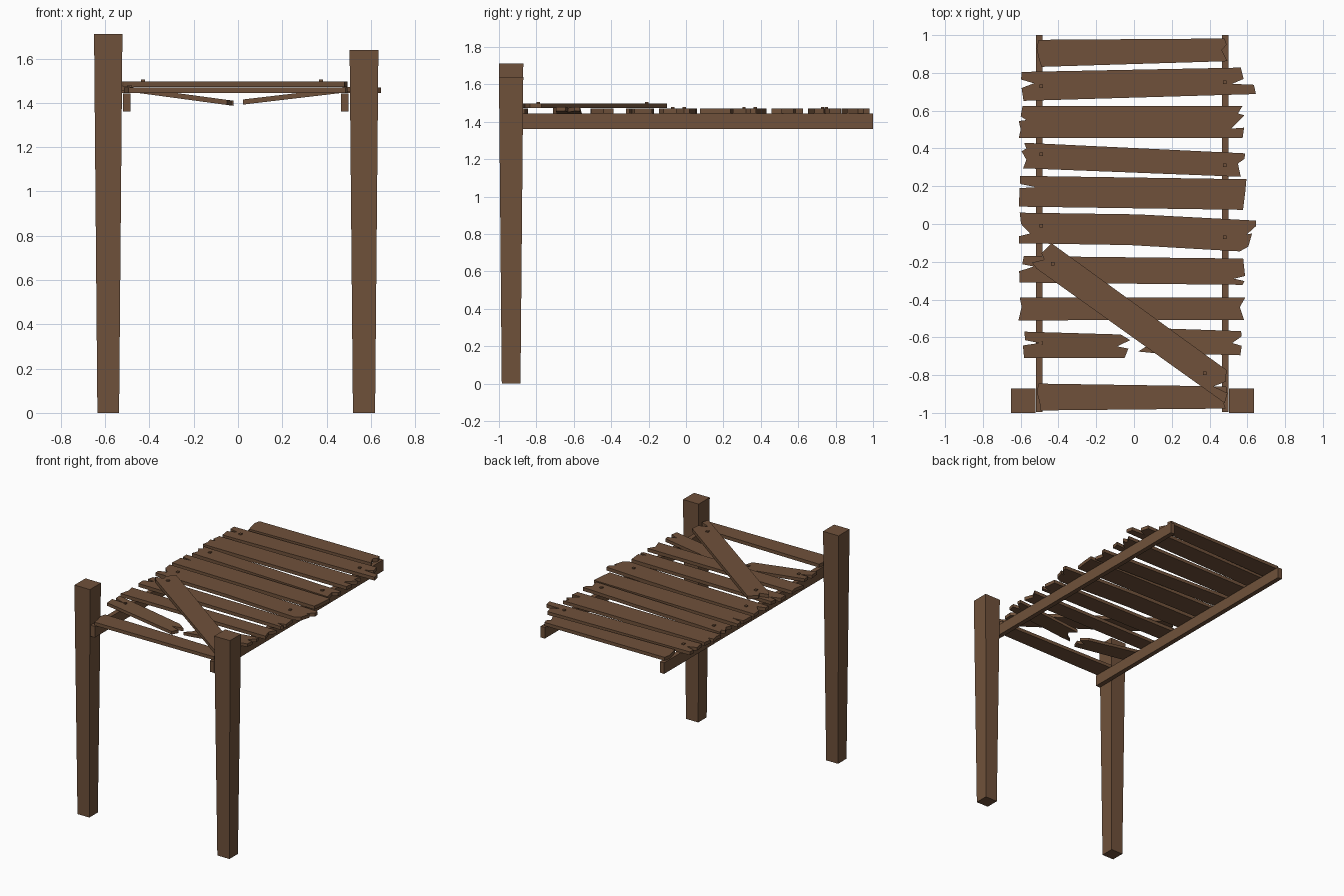
import bpy, bmesh

wood = bpy.data.materials.new("weathered_brown_wood")
wood.diffuse_color = (0.16, 0.083, 0.043, 1)


def finish(bm, name):
    bmesh.ops.recalc_face_normals(bm, faces=bm.faces[:])
    me = bpy.data.meshes.new(name)
    bm.to_mesh(me)
    bm.free()
    me.materials.append(wood)
    ob = bpy.data.objects.new(name, me)
    bpy.context.collection.objects.link(ob)
    return ob


def box(name, lo, hi, taper=0.0):
    """Axis-aligned box; taper pulls the bottom corners inward."""
    bm = bmesh.new()
    bmesh.ops.create_cube(bm, size=1)
    for v in bm.verts:
        low = v.co.z < 0
        for i in range(3):
            s = 1 if v.co[i] > 0 else -1
            v.co[i] = (hi[i] if s > 0 else lo[i]) - (s * taper if low and i < 2 else 0)
    return finish(bm, name)


def plank(name, left, right, z=1.445, slope=0.0, x0=0.0, bow=0.0, thick=0.025):
    """Splintered board: left end listed back to front, right end front to back."""
    def mid(a, b):
        return [((a[0] + b[0]) / 2, (a[1] + b[1]) / 2 + bow)] if bow else []
    pts = left + mid(left[-1], right[0]) + right + mid(right[-1], left[0])
    bm = bmesh.new()
    face = bm.faces.new([bm.verts.new((x, y, z + slope * (x - x0))) for x, y in pts])
    ext = bmesh.ops.extrude_face_region(bm, geom=[face])
    for v in ext["geom"]:
        if isinstance(v, bmesh.types.BMVert):
            v.co.z += thick
    return finish(bm, name)


def nail(x, y, z):
    box("nail", (x - 0.009, y - 0.009, z - 0.01), (x + 0.009, y + 0.009, z + 0.008))


# Posts, narrower at the foot
box("left_post", (-0.65, -1.0, 0), (-0.522, -0.87, 1.71), 0.015)
box("right_post", (0.504, -1.0, 0), (0.634, -0.87, 1.638), 0.015)

# Long side rails
box("left_rail", (-0.52, -0.995, 1.36), (-0.485, 1.0, 1.443))
box("right_rail", (0.465, -0.995, 1.36), (0.5, 1.0, 1.443))

# Deck planks, back to front
plank("back_plank",
      [(-0.505, 0.975), (-0.515, 0.93), (-0.505, 0.88), (-0.49, 0.832)],
      [(0.495, 0.862), (0.465, 0.92), (0.49, 0.95), (0.48, 0.982)])
plank("plank_2",
      [(-0.595, 0.805), (-0.598, 0.765), (-0.53, 0.745), (-0.595, 0.72), (-0.585, 0.652)],
      [(0.645, 0.688), (0.635, 0.737), (0.52, 0.742), (0.58, 0.768), (0.565, 0.828)])
plank("plank_3",
      [(-0.59, 0.625), (-0.60, 0.57), (-0.57, 0.55), (-0.61, 0.545), (-0.60, 0.50), (-0.61, 0.456)],
      [(0.575, 0.456), (0.583, 0.51), (0.515, 0.505), (0.585, 0.575), (0.55, 0.585), (0.575, 0.626)])
plank("plank_4",
      [(-0.582, 0.43), (-0.57, 0.40), (-0.595, 0.385), (-0.57, 0.34), (-0.587, 0.295)],
      [(0.565, 0.25), (0.55, 0.32), (0.585, 0.345), (0.588, 0.374)])
plank("plank_5",
      [(-0.605, 0.255), (-0.602, 0.212), (-0.52, 0.195), (-0.605, 0.19), (-0.61, 0.092)],
      [(0.577, 0.075), (0.588, 0.16), (0.595, 0.237)])
plank("plank_6",
      [(-0.605, 0.06), (-0.598, 0.0), (-0.55, -0.05), (-0.61, -0.065), (-0.61, -0.102)],
      [(0.56, -0.145), (0.605, -0.12), (0.625, -0.05), (0.597, -0.055), (0.645, -0.012), (0.645, 0.018)],
      bow=0.012)
plank("plank_7",
      [(-0.583, -0.17), (-0.592, -0.213), (-0.53, -0.225), (-0.608, -0.25), (-0.605, -0.31)],
      [(0.575, -0.322), (0.585, -0.302), (0.53, -0.29), (0.588, -0.275), (0.578, -0.183)])
plank("plank_8",
      [(-0.605, -0.388), (-0.595, -0.44), (-0.612, -0.51)],
      [(0.583, -0.508), (0.56, -0.44), (0.59, -0.388)])
plank("front_plank",
      [(-0.505, -0.845), (-0.515, -0.89), (-0.50, -0.94), (-0.495, -0.987)],
      [(0.485, -0.977), (0.47, -0.93), (0.495, -0.90), (0.488, -0.86)])

# Broken plank: two halves sagging towards the gap
plank("broken_plank_left",
      [(-0.58, -0.57), (-0.577, -0.615), (-0.50, -0.63), (-0.588, -0.643), (-0.582, -0.71)],
      [(-0.05, -0.71), (-0.03, -0.66), (-0.09, -0.648), (-0.02, -0.615), (-0.07, -0.585)],
      z=1.45, slope=-0.135, x0=-0.49, thick=0.023)
plank("broken_plank_right",
      [(0.06, -0.55), (0.10, -0.60), (0.07, -0.645), (0.022, -0.675), (0.09, -0.682)],
      [(0.563, -0.695), (0.57, -0.645), (0.52, -0.63), (0.57, -0.595), (0.567, -0.567)],
      z=1.392, slope=0.118, x0=0.02, thick=0.023)

# Loose board laid diagonally on top
plank("diagonal_board",
      [(-0.437, -0.102), (-0.49, -0.155), (-0.475, -0.188), (-0.54, -0.205), (-0.515, -0.237)],
      [(0.48, -0.948), (0.495, -0.895), (0.42, -0.86), (0.485, -0.835), (0.49, -0.773)],
      z=1.472)

# Nail heads over the rails and on the diagonal board
for x, y in [(-0.49, 0.73), (0.48, 0.75), (-0.49, 0.37), (0.48, 0.31),
             (-0.49, -0.01), (0.48, -0.07)]:
    nail(x, y, 1.47)
nail(-0.49, -0.63, 1.473)
nail(0.375, -0.79, 1.497)
nail(-0.43, -0.21, 1.497)
